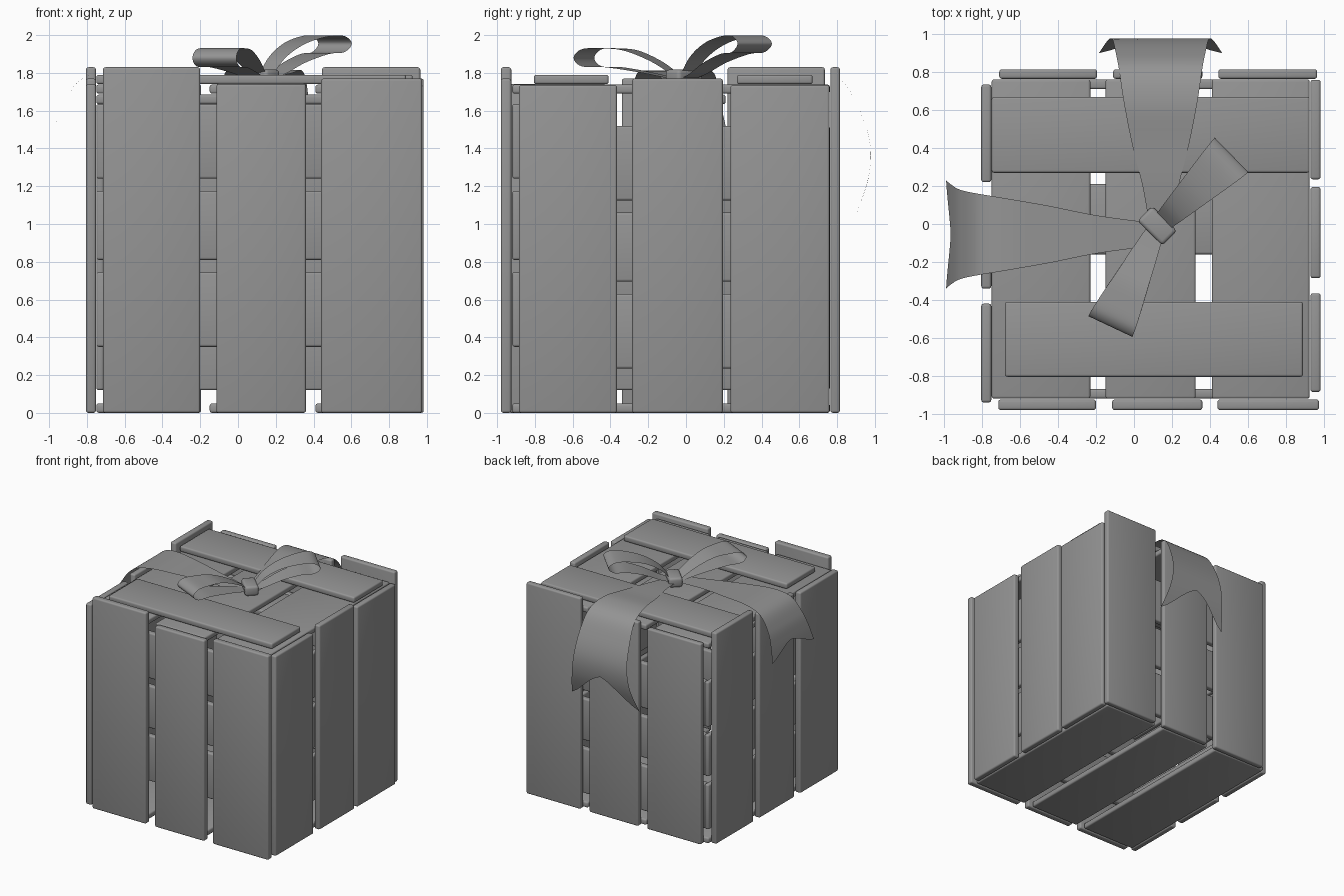
import bpy, bmesh, math
from mathutils import Vector

if "Cube" in bpy.data.objects:
    bpy.data.objects.remove(bpy.data.objects["Cube"])

grey = bpy.data.materials.new("dark_grey")
grey.diffuse_color = (0.3, 0.3, 0.3, 1)
grey.use_nodes = True
grey.node_tree.nodes["Principled BSDF"].inputs["Base Color"].default_value = grey.diffuse_color


def finish(bm, name, angle=35):
    """Turn a bmesh into a named, smooth-shaded object."""
    me = bpy.data.meshes.new(name)
    bm.to_mesh(me)
    bm.free()
    me.materials.append(grey)
    ob = bpy.data.objects.new(name, me)
    bpy.context.collection.objects.link(ob)
    bpy.ops.object.select_all(action='DESELECT')
    ob.select_set(True)
    bpy.context.view_layer.objects.active = ob
    bpy.ops.object.shade_smooth_by_angle(angle=math.radians(angle))
    return ob


def board(name, x, y, z, bevel=0.013, rot=0.0):
    """Bevelled box from x, y, z ranges."""
    bm = bmesh.new()
    bmesh.ops.create_cube(bm, size=1)
    bmesh.ops.scale(bm, vec=[b - a for a, b in (x, y, z)], verts=bm.verts)
    bmesh.ops.bevel(bm, geom=bm.edges[:], offset=bevel, segments=3,
                    profile=0.5, affect='EDGES')
    ob = finish(bm, name)
    ob.location = [(a + b) / 2 for a, b in (x, y, z)]
    ob.rotation_euler[2] = rot


def spline(pts, t):
    """Catmull-Rom point at t in 0..1."""
    f = t * (len(pts) - 1)
    i = min(int(f), len(pts) - 2)
    f -= i
    p0, p1, p2, p3 = (Vector(pts[max(0, min(len(pts) - 1, i + k))])
                      for k in (-1, 0, 1, 2))
    return 0.5 * (2 * p1 + (p2 - p0) * f + (2 * p0 - 5 * p1 + 4 * p2 - p3) * f ** 2
                  + (3 * p1 - p0 - 3 * p2 + p3) * f ** 3)


def ribbon(name, pts, origin, direction, notch=0.0, rows=48, cols=12):
    """Thin strip through (distance, height, half width) points."""
    d = Vector(direction).normalized()
    side = Vector((-d.y, d.x))
    bm = bmesh.new()
    grid = []
    for r in range(rows + 1):
        row = []
        for c in range(cols + 1):
            u = 2 * c / cols - 1
            t = r / rows
            t -= notch * (1 - abs(u) ** 1.4) * t ** 5
            s, z, w = spline(pts, t)
            p = Vector(origin) + d * s + side * (u * w)
            row.append(bm.verts.new((p.x, p.y, z)))
        grid.append(row)
    for a, b in zip(grid, grid[1:]):
        for c in range(cols):
            bm.faces.new((a[c], a[c + 1], b[c + 1], b[c]))
    bmesh.ops.recalc_face_normals(bm, faces=bm.faces)
    finish(bm, name, 60)


# Upright outer planks: (start, end, height) per side
for i, (a, b, h) in enumerate([(-0.715, -0.20, 1.83), (-0.115, 0.36, 1.74), (0.44, 0.975, 1.77)]):
    board(f"front_plank_{i}", (a, b), (-0.98, -0.925), (0, h))
for i, (a, b, h) in enumerate([(-0.71, -0.195, 1.74), (-0.11, 0.36, 1.77), (0.445, 0.965, 1.83)]):
    board(f"back_plank_{i}", (a, b), (0.765, 0.815), (0, h))
for i, (a, b, h) in enumerate([(-0.94, -0.42, 1.74), (-0.34, 0.14, 1.77), (0.22, 0.735, 1.83)]):
    board(f"left_plank_{i}", (-0.805, -0.752), (a, b), (0, h))
for i, (a, b, h) in enumerate([(-0.885, -0.365, 1.735), (-0.285, 0.195, 1.77), (0.235, 0.76, 1.735)]):
    board(f"right_plank_{i}", (0.93, 0.983), (a, b), (0, h))

# Lid and floor planks
for i, x in enumerate([(-0.75, -0.23), (-0.15, 0.325), (0.41, 0.925)]):
    board(f"lid_plank_{i}", x, (-0.92, 0.762), (1.69, 1.738))
    board(f"floor_plank_{i}", x, (-0.92, 0.762), (0.0, 0.05))

# Cross boards on and under the lid
board("front_lid_batten", (-0.68, 0.89), (-0.805, -0.41), (1.74, 1.79))
board("back_lid_batten", (-0.75, 0.925), (0.27, 0.67), (1.74, 1.79))
board("under_lid_batten", (-0.75, 0.88), (-0.16, 0.21), (1.635, 1.685))

# Horizontal inner boards behind the upright planks
for i, (a, b) in enumerate([(0.12, 0.51), (0.58, 0.94), (1.01, 1.40)]):
    board(f"left_slat_{i}", (-0.75, -0.71), (-0.87, 0.762), (a, b))
    board(f"back_slat_{i}", (-0.71, 0.88), (0.71, 0.762), (a, b))
    board(f"front_slat_{i}", (-0.75, 0.88), (-0.92, -0.87), (a + 0.23, b + 0.235))
    board(f"right_slat_{i}", (0.88, 0.925), (-0.87, 0.762), (a + 0.115, b + 0.12))

# Bow: knot, two loops
board("bow_knot", (0.03, 0.215), (-0.065, 0.045), (1.735, 1.818), 0.02, math.radians(-45))
ribbon("bow_loop_back",
       [(0.03, 1.775, 0.05), (0.12, 1.88, 0.065), (0.25, 1.955, 0.085), (0.4, 1.993, 0.108),
        (0.5, 1.995, 0.122), (0.55, 1.955, 0.127), (0.5, 1.91, 0.122), (0.4, 1.90, 0.108),
        (0.25, 1.855, 0.085), (0.12, 1.795, 0.065), (0.03, 1.765, 0.05)],
       (0.12, -0.02), (0.39, 0.38), rows=60)
ribbon("bow_loop_front",
       [(0.03, 1.785, 0.05), (0.15, 1.86, 0.07), (0.3, 1.918, 0.092), (0.43, 1.93, 0.112),
        (0.53, 1.925, 0.125), (0.575, 1.88, 0.128), (0.53, 1.835, 0.125), (0.4, 1.83, 0.108),
        (0.2, 1.80, 0.077), (0.03, 1.765, 0.05)],
       (0.12, -0.02), (-0.24, -0.51), rows=60)

# Ribbon tails hanging over the back and left sides
ribbon("tail_back",
       [(0.0, 1.76, 0.06), (0.2, 1.785, 0.095), (0.42, 1.80, 0.15), (0.65, 1.815, 0.195),
        (0.82, 1.76, 0.22), (0.92, 1.60, 0.24), (0.975, 1.42, 0.255), (0.965, 1.24, 0.28),
        (0.90, 1.05, 0.325)],
       (0.14, 0.0), (0, 1), notch=0.16)
ribbon("tail_left",
       [(0.0, 1.76, 0.06), (0.3, 1.79, 0.10), (0.55, 1.805, 0.15), (0.78, 1.81, 0.19),
        (0.93, 1.77, 0.215), (1.02, 1.655, 0.235), (1.065, 1.54, 0.26), (1.095, 1.42, 0.285)],
       (0.105, -0.055), (-1, 0), notch=0.12)
